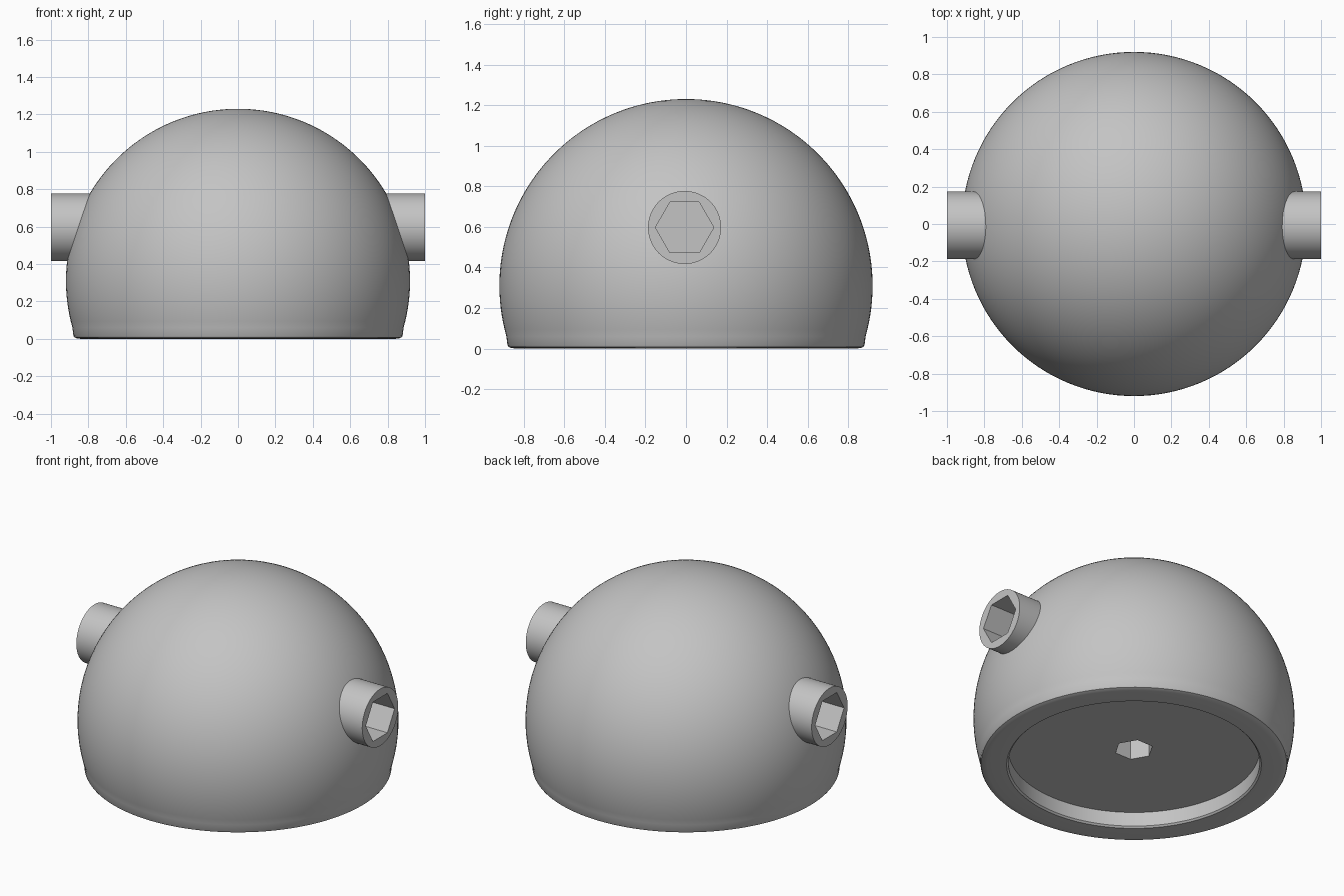
import bpy, bmesh, math
from mathutils import Matrix

cube = bpy.data.objects.get("Cube")
if cube:
    bpy.data.objects.remove(cube, do_unlink=True)

RADIUS, CENTRE_Z = 0.92, 0.31
SCREW_Y, SCREW_Z = -0.007, 0.597

grey = bpy.data.materials.new("plain grey")
grey.use_nodes = True
grey.diffuse_color = (0.55, 0.55, 0.55, 1)
bsdf = next(n for n in grey.node_tree.nodes if n.type == 'BSDF_PRINCIPLED')
bsdf.inputs["Base Color"].default_value = grey.diffuse_color
bsdf.inputs["Roughness"].default_value = 0.6


def make_object(name, bm):
    bmesh.ops.recalc_face_normals(bm, faces=bm.faces)
    mesh = bpy.data.meshes.new(name)
    bm.to_mesh(mesh)
    bm.free()
    mesh.materials.append(grey)
    obj = bpy.data.objects.new(name, mesh)
    bpy.context.collection.objects.link(obj)
    return obj


def cylinder(name, radius, length, centre, rotation, sides):
    bm = bmesh.new()
    bmesh.ops.create_cone(bm, cap_ends=True, segments=sides, radius1=radius, radius2=radius,
                          depth=length, matrix=Matrix.Translation(centre) @ rotation)
    return make_object(name, bm)


def activate(obj):
    bpy.ops.object.select_all(action='DESELECT')
    obj.select_set(True)
    bpy.context.view_layer.objects.active = obj


def cut(obj, cutter):
    cutter.hide_render = True
    activate(obj)
    mod = obj.modifiers.new("cut", 'BOOLEAN')
    mod.operation, mod.solver, mod.object = 'DIFFERENCE', 'EXACT', cutter
    bpy.ops.object.modifier_apply(modifier=mod.name)
    bpy.data.objects.remove(cutter, do_unlink=True)


def smooth(obj):
    activate(obj)
    bpy.ops.object.shade_smooth_by_angle(angle=math.radians(30))


# Dome: lathe from recessed base, over the rounded rim, up to the crown
profile = [(0, 0.1), (0.72, 0.1), (0.72, 0.01), (0.73, 0), (0.84, 0),
           (0.862, 0.003), (0.875, 0.008), (0.88, 0.016)]
start = math.asin((0.06 - CENTRE_Z) / RADIUS)
STEPS = 48
for i in range(STEPS + 1):
    a = start + (math.pi / 2 - start) * i / STEPS
    r = 0 if i == STEPS else RADIUS * math.cos(a)
    profile.append((r, CENTRE_Z + RADIUS * math.sin(a)))

bm = bmesh.new()
verts = [bm.verts.new((r, 0, z)) for r, z in profile]
edges = [bm.edges.new(pair) for pair in zip(verts, verts[1:])]
bmesh.ops.spin(bm, geom=verts + edges, cent=(0, 0, 0), axis=(0, 0, 1),
               angle=math.tau, steps=128, use_duplicate=False)
bmesh.ops.remove_doubles(bm, verts=bm.verts, dist=0.0005)
dome = make_object("dome_body", bm)

# Hexagonal hole in the base
cut(dome, cylinder("base_hex_cutter", 0.112, 0.6, (0, 0, 0.1),
                   Matrix.Rotation(math.pi / 2, 4, 'Z'), 6))

# Side screws with hexagonal sockets, seated in bores
across = Matrix.Rotation(math.pi / 2, 4, 'Y')
for side, label in ((1, "left"), (-1, "right")):
    cut(dome, cylinder("bore_cutter", 0.17, 0.5, (side * 0.85, SCREW_Y, SCREW_Z), across, 64))
    screw = cylinder(label + "_screw", 0.18, 0.45, (side * 0.775, SCREW_Y, SCREW_Z), across, 64)
    cut(screw, cylinder("socket_cutter", 0.144, 0.5, (side, SCREW_Y, SCREW_Z), across, 6))
    smooth(screw)
smooth(dome)
